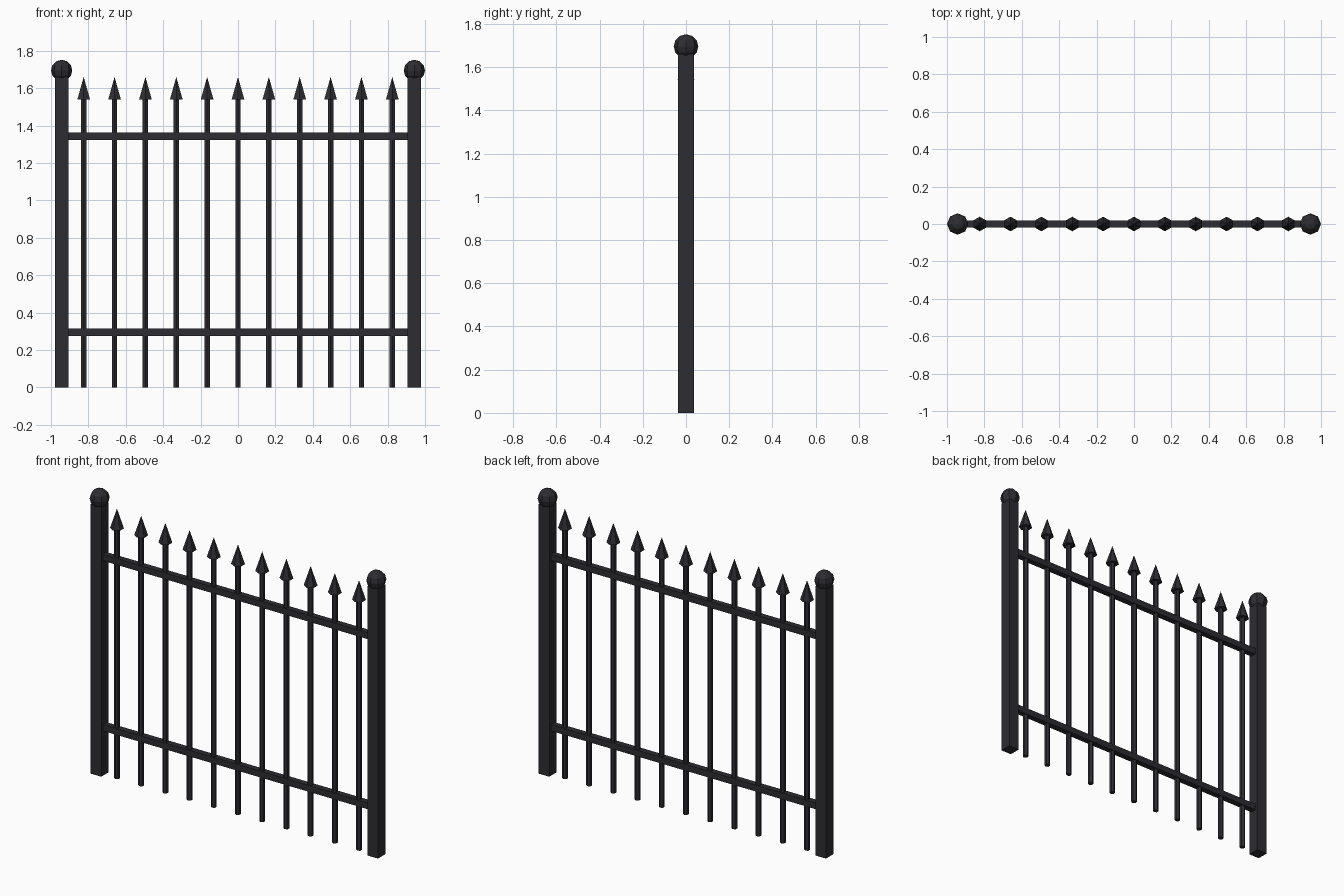
import bpy, math

if "Cube" in bpy.data.objects:
    bpy.data.objects.remove(bpy.data.objects["Cube"])

iron = bpy.data.materials.new("black iron")
iron.diffuse_color = (0.026, 0.026, 0.032, 1)
iron.use_nodes = True
iron.node_tree.nodes["Principled BSDF"].inputs["Base Color"].default_value = iron.diffuse_color


def finish(name):
    ob = bpy.context.object
    ob.name = name
    ob.data.materials.append(iron)
    return ob


def box(name, loc, size):
    bpy.ops.mesh.primitive_cube_add(size=1, location=loc)
    ob = finish(name)
    ob.scale = size
    return ob


def cone(name, x, z0, z1, r0, r1, sides):
    bpy.ops.mesh.primitive_cone_add(vertices=sides, radius1=r0, radius2=r1,
                                    depth=z1 - z0, location=(x, 0, (z0 + z1) / 2))
    return finish(name)


POST_X = 0.943

# End posts with faceted ball caps
for side, sx in (("left", -1), ("right", 1)):
    box(f"{side}_post", (sx * POST_X, 0, 0.83), (0.072, 0.072, 1.66))
    bpy.ops.mesh.primitive_uv_sphere_add(segments=8, ring_count=6, radius=0.057,
                                         location=(sx * POST_X, 0, 1.695))
    finish(f"{side}_ball_cap")

# Horizontal rails
for name, z in (("lower_rail", 0.295), ("upper_rail", 1.343)):
    box(name, (0, 0, z), (2 * POST_X, 0.037, 0.039))

# Pickets with spear points
for i in range(11):
    x = (i - 5) * 0.165
    cone(f"picket_{i + 1}", x, 0, 1.55, 0.0165, 0.0165, 6)
    cone(f"spear_point_{i + 1}", x, 1.54, 1.66, 0.039, 0, 6)
